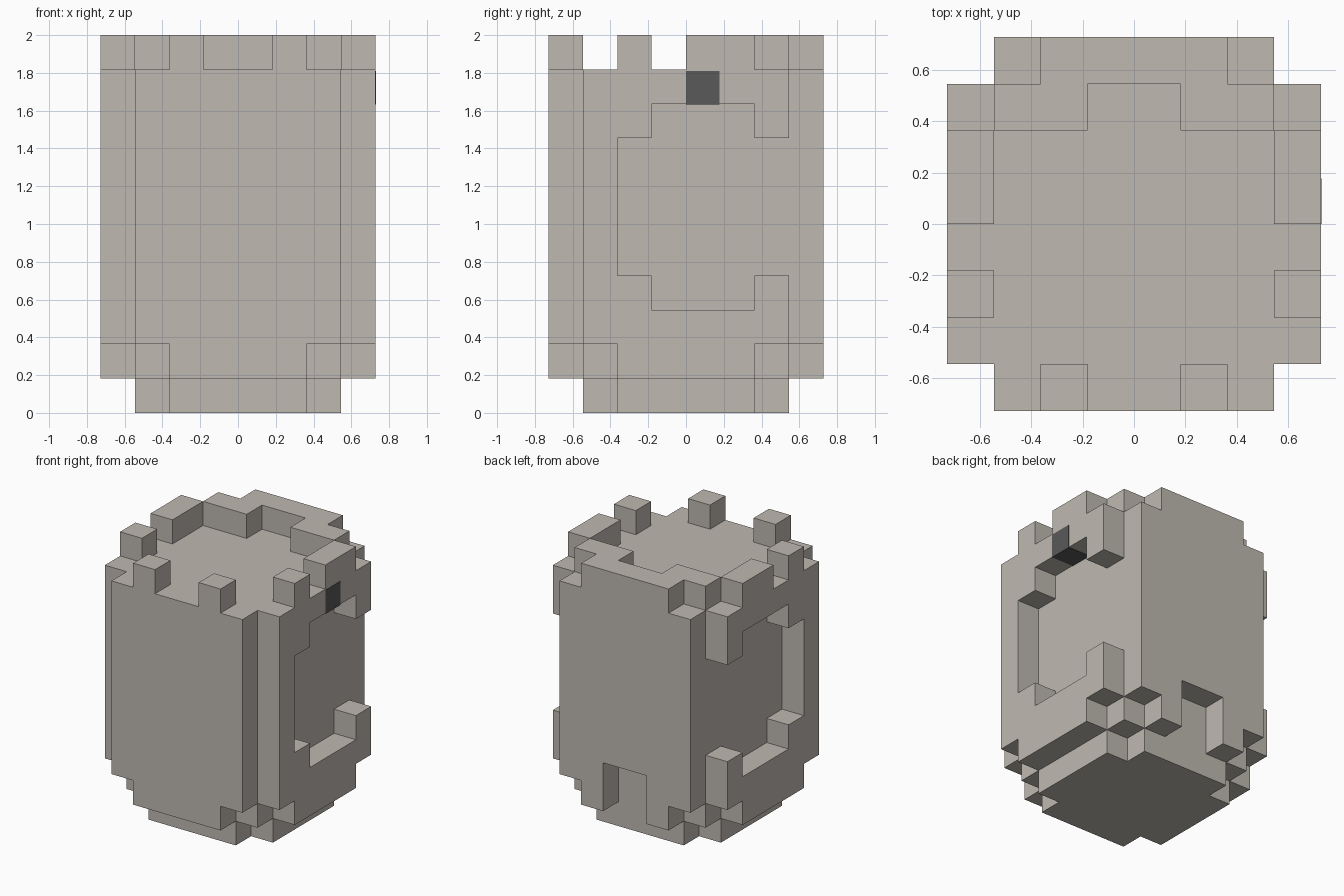
import bpy
import bmesh
from mathutils import Vector

if "Cube" in bpy.data.objects:
    bpy.data.objects.remove(bpy.data.objects["Cube"], do_unlink=True)

U = 2 / 11  # size of one block


def material(name, color):
    mat = bpy.data.materials.new(name)
    mat.use_nodes = True
    mat.diffuse_color = color
    bsdf = mat.node_tree.nodes["Principled BSDF"]
    bsdf.inputs["Base Color"].default_value = color
    bsdf.inputs["Roughness"].default_value = 0.9
    return mat


STONE = material("warm_grey", (0.52, 0.485, 0.44, 1))
DARK = material("dark_grey", (0.1, 0.1, 0.1, 1))


def mirrored(half):
    """Complete a half outline by mirroring its first coordinate."""
    return half + [(-a, b) for a, b in reversed(half)]


def rect(a0, a1, b0, b1):
    return [(a0, b0), (a1, b0), (a1, b1), (a0, b1)]


def prism(name, outline, axis, lo, hi, mat=STONE):
    """Extrude an outline, given in blocks, along an axis from lo to hi."""
    def place(a, b):
        return {"x": (lo, a, b), "y": (a, lo, b), "z": (a, b, lo)}[axis]

    step = Vector([(hi - lo) * U if axis == k else 0 for k in "xyz"])
    bm = bmesh.new()
    face = bm.faces.new([bm.verts.new(Vector(place(a, b)) * U) for a, b in outline])
    ext = bmesh.ops.extrude_face_region(bm, geom=[face], use_keep_orig=True)
    moved = [v for v in ext["geom"] if isinstance(v, bmesh.types.BMVert)]
    bmesh.ops.translate(bm, verts=moved, vec=step)
    bmesh.ops.recalc_face_normals(bm, faces=bm.faces)
    mesh = bpy.data.meshes.new(name)
    bm.to_mesh(mesh)
    bm.free()
    mesh.materials.append(mat)
    obj = bpy.data.objects.new(name, mesh)
    bpy.context.collection.objects.link(obj)
    return obj


# Body core and the notched base under it
prism("body_core", rect(-3, 3, -3, 3), "z", 1, 10)
prism("base", mirrored([(2, -3), (2, -2), (3, -2), (3, 2), (2, 2), (2, 3)]), "z", 0, 1)

# Front wall with two teeth on its top edge
front = [(2, 1), (2, 2), (3, 2), (3, 10), (2, 10), (2, 11), (1, 11), (1, 10)]
prism("front_wall", mirrored(front), "y", -4, -3)

# Back wall with a raised rim and a doorway
back = [(1, 3), (1, 1), (2, 1), (2, 2), (3, 2), (3, 10), (2, 10), (2, 11)]
prism("back_wall", mirrored(back), "y", 3, 4)

# Side walls with a stepped recess open to the back, one tooth and a raised rim
side = [(-2, 1), (2, 1), (2, 2), (3, 2), (3, 4), (2, 4), (2, 3),
        (-1, 3), (-1, 4), (-2, 4), (-2, 8), (-1, 8), (-1, 9),
        (2, 9), (2, 8), (3, 8), (3, 10), (2, 10), (2, 11), (0, 11),
        (0, 10), (-1, 10), (-1, 11), (-2, 11), (-2, 10), (-3, 10),
        (-3, 2), (-2, 2)]
for label, s in (("left", 1), ("right", -1)):
    prism(label + "_wall", side, "x", 3 * s, 4 * s)
    # Inner rim blocks joining the back and side rims
    prism(label + "_rim", rect(s, 3 * s, 2, 3), "z", 10, 11)

# Single dark block above the recess, a hair proud of the wall
prism("dark_block", rect(0, 0.97, 8.98, 9.96), "x", 3, 4.015, DARK)
